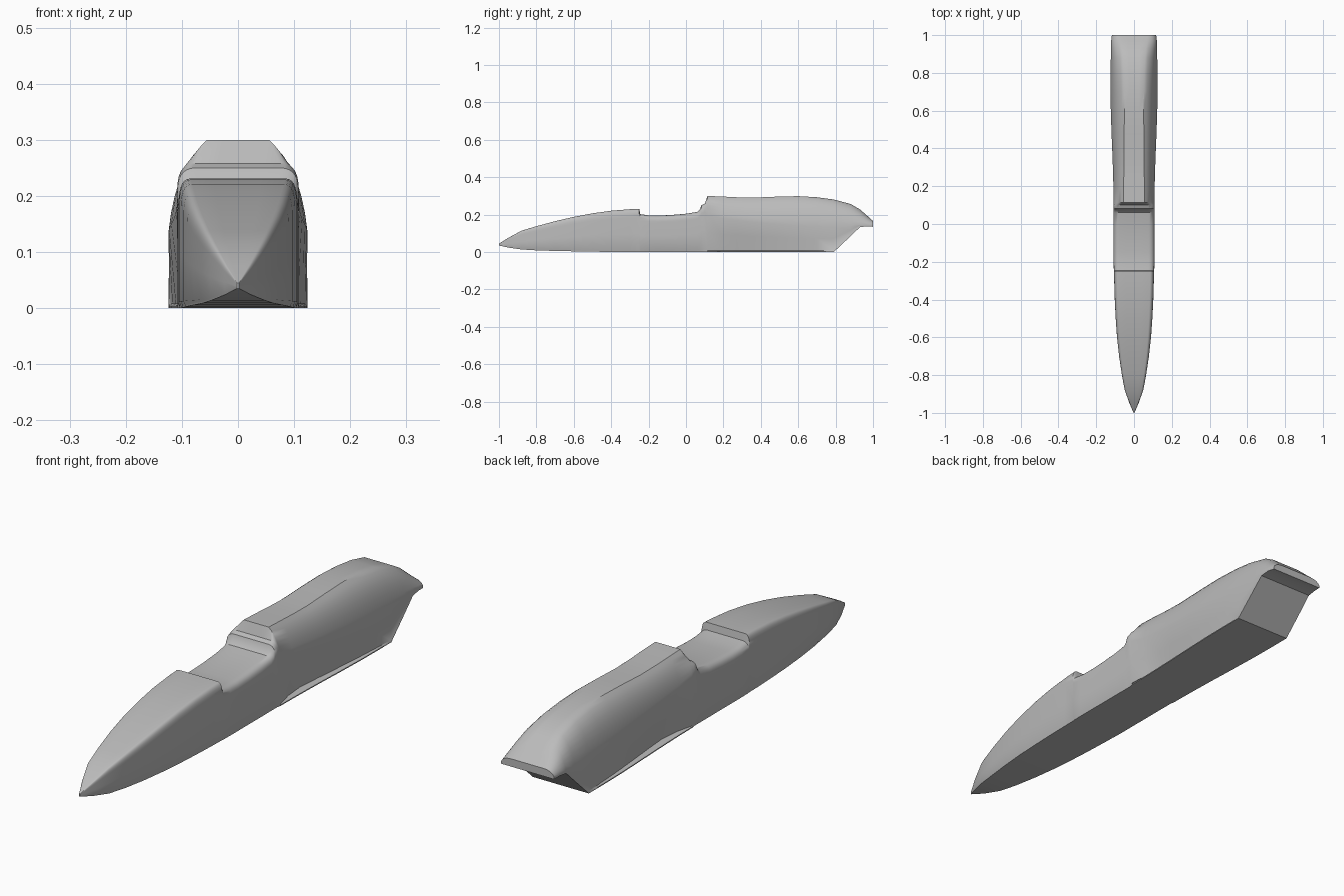
import bpy
import bmesh
from mathutils import Vector

cube = bpy.data.objects.get("Cube")
if cube:
    bpy.data.objects.remove(cube, do_unlink=True)

# One plain grey paint
paint = bpy.data.materials.new("plain grey")
paint.use_nodes = True
grey = (0.5, 0.5, 0.5, 1)
paint.diffuse_color = grey
paint.node_tree.nodes["Principled BSDF"].inputs["Base Color"].default_value = grey


def half_section(top, flat, corner, side, low, floor, steps=7):
    """Half outline from the top centre, round the shoulder, to the floor centre."""
    a, b, c = Vector((flat, top)), Vector(corner), Vector(side)
    points = [Vector((0, top)), Vector((flat * 0.5, top))]
    for i in range(steps + 1):
        t = i / steps
        points.append(a * (1 - t) ** 2 + b * 2 * t * (1 - t) + c * t * t)
    foot = Vector(low)
    points += [c.lerp(foot, 0.5), foot]
    width, height = floor
    points += [Vector((width, height + min(0.004, (low[1] - height) / 2))),
               Vector((width, height)), Vector((0, height))]
    return points


def box_section(top, width, bottom, flat=0.8, drop=0.2):
    """Rounded box used for the nose and the cockpit."""
    tall = top - bottom
    return half_section(top, width * flat, (width, top),
                        (width, top - tall * drop),
                        (width, bottom + tall * 0.05), (width * 0.97, bottom))


def tail_section(top, flat, shoulder, width, mid, low, bottom):
    """Sloping shoulders over tucked sides and a full-width floor."""
    lift = min(0.008, (mid - bottom) / 2)
    return half_section(top, flat, (width * 0.9, shoulder), (width, mid),
                        (low, bottom + lift), (width, bottom))


# Nose: y, top, half width, bottom
nose = [(-1, 0.045, 0.002, 0.035), (-0.95, 0.076, 0.024, 0.024),
        (-0.88, 0.114, 0.049, 0.014), (-0.8, 0.138, 0.064, 0.009),
        (-0.7, 0.165, 0.079, 0.006), (-0.6, 0.188, 0.09, 0.004),
        (-0.5, 0.207, 0.097, 0.002), (-0.4, 0.221, 0.102, 0.001),
        (-0.3, 0.229, 0.105, 0), (-0.25, 0.231, 0.106, 0)]
# Cockpit scoop and the steps behind it
cockpit = [(-0.245, 0.203, 0.107, 0), (-0.2, 0.196, 0.108, 0),
           (-0.15, 0.195, 0.108, 0), (-0.08, 0.198, 0.108, 0),
           (0, 0.205, 0.108, 0), (0.06, 0.215, 0.108, 0),
           (0.075, 0.23, 0.108, 0), (0.082, 0.25, 0.108, 0),
           (0.1, 0.258, 0.108, 0)]
# Engine cover: y, top, flat, shoulder, half width, side height, foot, bottom
cover = [(0.115, 0.3, 0.055, 0.262, 0.108, 0.2, 0.108, 0),
         (0.19, 0.297, 0.055, 0.26, 0.109, 0.18, 0.09, 0),
         (0.27, 0.293, 0.054, 0.258, 0.111, 0.17, 0.083, 0),
         (0.36, 0.291, 0.053, 0.257, 0.114, 0.16, 0.09, 0),
         (0.48, 0.296, 0.052, 0.26, 0.119, 0.15, 0.101, 0),
         (0.6, 0.299, 0.051, 0.262, 0.123, 0.14, 0.111, 0),
         (0.7, 0.293, 0.052, 0.26, 0.124, 0.135, 0.117, 0),
         (0.79, 0.281, 0.054, 0.252, 0.124, 0.135, 0.122, 0),
         (0.88, 0.257, 0.058, 0.232, 0.123, 0.14, 0.122, 0.085),
         (0.93, 0.228, 0.062, 0.21, 0.122, 0.145, 0.121, 0.133),
         (0.97, 0.193, 0.066, 0.186, 0.121, 0.145, 0.12, 0.138),
         (1, 0.166, 0.07, 0.166, 0.117, 0.145, 0.117, 0.135)]

sections = [(y, box_section(t, w, b)) for y, t, w, b in nose]
sections += [(y, box_section(t, w, b, 0.7, 0.17)) for y, t, w, b in cockpit]
sections += [(row[0], tail_section(*row[1:])) for row in cover]

# Skin the sections into one closed body
bm = bmesh.new()
rings = []
for y, half in sections:
    mirrored = [Vector((-p.x, p.y)) for p in reversed(half[1:-1])]
    rings.append([bm.verts.new((p.x, y, p.y)) for p in half + mirrored])
count = len(rings[0])
for front, back in zip(rings, rings[1:]):
    for i in range(count):
        j = (i + 1) % count
        bm.faces.new((front[i], front[j], back[j], back[i]))
bm.faces.new(rings[0])
bm.faces.new(rings[-1])
bmesh.ops.recalc_face_normals(bm, faces=bm.faces)

mesh = bpy.data.meshes.new("body_shell")
bm.to_mesh(mesh)
bm.free()
body = bpy.data.objects.new("body_shell", mesh)
bpy.context.collection.objects.link(body)
mesh.materials.append(paint)
bpy.ops.object.select_all(action="DESELECT")
body.select_set(True)
bpy.context.view_layer.objects.active = body
bpy.ops.object.shade_smooth_by_angle(angle=0.6)
